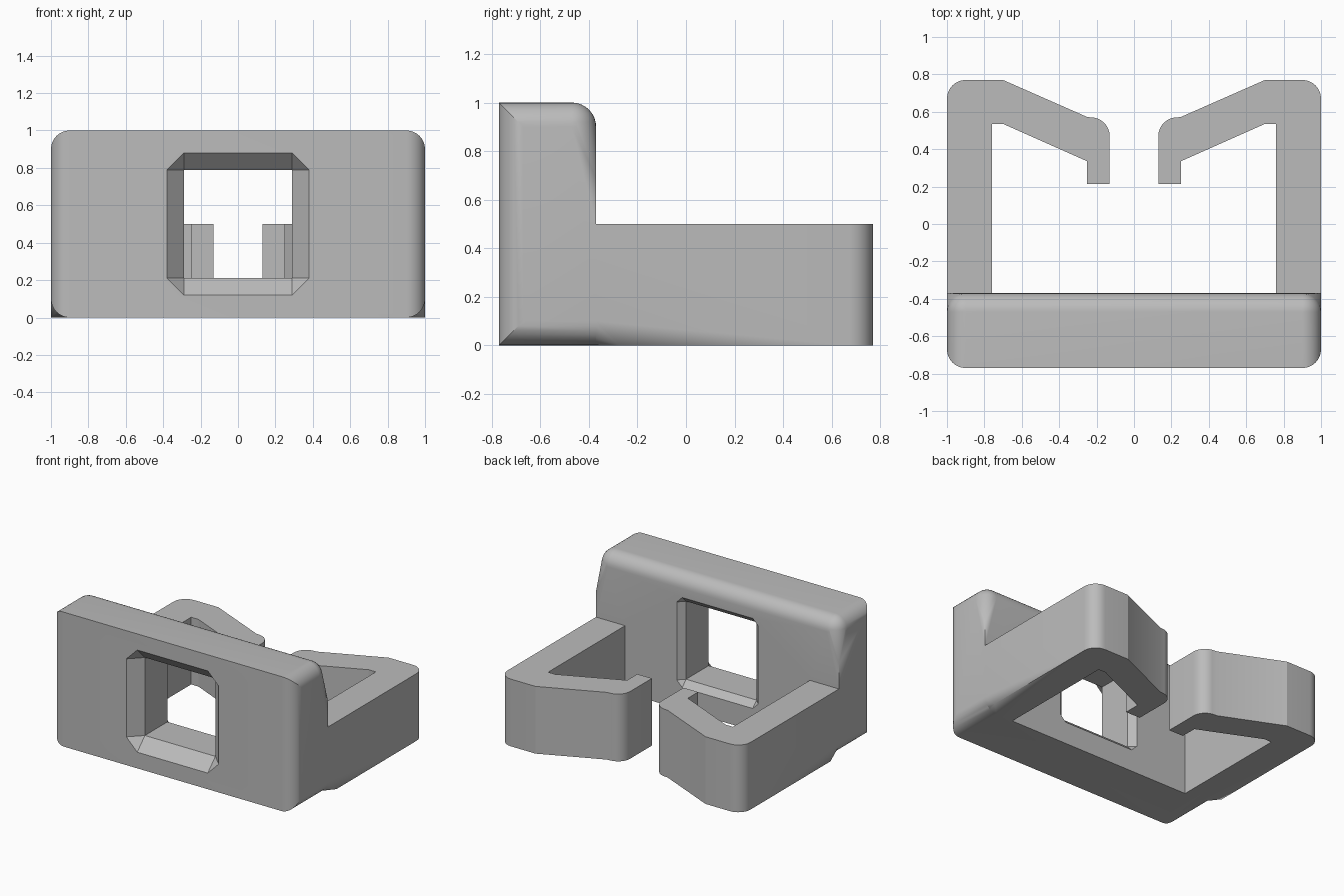
import bpy, bmesh
from math import sin, cos, pi, radians

cube = bpy.data.objects.get("Cube")
if cube:
    bpy.data.objects.remove(cube, do_unlink=True)

grey = bpy.data.materials.new("plain grey")
grey.use_nodes = True
colour = (0.5, 0.5, 0.5, 1)
grey.diffuse_color = colour
grey.node_tree.nodes["Principled BSDF"].inputs["Base Color"].default_value = colour

R = 0.1                     # rounding radius
FRONT, BACK, END = -0.77, -0.37, 0.77
ARC = [i * pi / 16 for i in range(9)]


def make_object(name, bm):
    bmesh.ops.recalc_face_normals(bm, faces=bm.faces[:])
    mesh = bpy.data.meshes.new(name)
    bm.to_mesh(mesh)
    bm.free()
    mesh.materials.append(grey)
    obj = bpy.data.objects.new(name, mesh)
    bpy.context.collection.objects.link(obj)
    return obj


def hull(name, points):
    """Convex solid around the points, with flat areas merged."""
    bm = bmesh.new()
    for p in points:
        bm.verts.new(p)
    bmesh.ops.remove_doubles(bm, verts=bm.verts[:], dist=1e-5)
    result = bmesh.ops.convex_hull(bm, input=bm.verts[:])
    spare = {g for g in result["geom_interior"] if isinstance(g, bmesh.types.BMVert)}
    bmesh.ops.delete(bm, geom=list(spare), context="VERTS")
    bmesh.ops.dissolve_limit(bm, angle_limit=radians(0.5), verts=bm.verts[:], edges=bm.edges[:])
    return make_object(name, bm)


def prism(name, outline, height):
    bm = bmesh.new()
    face = bm.faces.new([bm.verts.new((x, y, 0)) for x, y in outline])
    top = bmesh.ops.extrude_face_region(bm, geom=[face])["geom"]
    bmesh.ops.translate(bm, vec=(0, 0, height),
                        verts=[v for v in top if isinstance(v, bmesh.types.BMVert)])
    return make_object(name, bm)


def combine(target, tool, operation):
    mod = target.modifiers.new(operation, "BOOLEAN")
    mod.operation, mod.solver, mod.object = operation, "EXACT", tool
    bpy.context.view_layer.objects.active = target
    bpy.ops.object.modifier_apply(modifier=mod.name)
    bpy.data.objects.remove(tool, do_unlink=True)


def both(points):
    return [(s * x, y, z) for s in (1, -1) for x, y, z in points]


# Face plate: mitred rounded front corners, ball corners at the top back
lower_round = [(1 - R + R * sin(a), BACK, R - R * cos(a)) for a in ARC]
plate_pts = [(1, BACK, 0.69)] + lower_round
for a in ARC:
    x, y = 1 - R + R * sin(a), FRONT + R - R * cos(a)
    plate_pts += [(x, y, R - R * cos(a)), (x, y, 1 - R + R * cos(a))]
    plate_pts += [(1 - R + R * cos(b) * cos(a), BACK - R + R * cos(b) * sin(a),
                   1 - R + R * sin(b)) for b in ARC]
body = hull("clip_body", both(plate_pts))

# Side arms: shoulder blending into the plate, then a hooked spring arm
corner = [(1 - R + R * cos(a), END - R + R * sin(a)) for a in ARC]
knuckle = [(0.23 - R * sin(a), 0.47 + R * cos(a)) for a in ARC]
outline = ([(1, BACK + R)] + corner + [(0.70, END), (0.25, 0.572)] + knuckle
           + [(0.13, 0.215), (0.25, 0.215), (0.25, 0.335), (0.70, 0.535),
              (0.76, 0.535), (0.76, BACK + R)])
shoulder = lower_round + [(1, BACK, 0.5), (0.76, BACK, 0), (0.76, BACK, 0.5)]
shoulder += [(x, BACK + R, z) for x in (0.76, 1) for z in (0, 0.5)]
for s in (1, -1):
    combine(body, hull("shoulder", [(s * x, y, z) for x, y, z in shoulder]), "UNION")
    combine(body, prism("arm", [(s * x, y) for x, y in outline], 0.5), "UNION")


# Window: square hole with a wide front chamfer and a narrow back one
def octagon(c, y):
    w = 0.29
    return [(s * px, y, 0.5 + t * pz) for s in (1, -1) for t in (1, -1)
            for px, pz in ((w + c, w), (w, w + c))]


def window_chamfer(c, y, inward):
    return hull("window_chamfer", octagon(c, y) + octagon(c, y - 0.1 * inward)
                + octagon(0, y + c * inward))


combine(body, hull("window", octagon(0, -1) + octagon(0, -0.2)), "DIFFERENCE")
combine(body, window_chamfer(0.09, FRONT, 1), "DIFFERENCE")
combine(body, window_chamfer(0.045, BACK, -1), "DIFFERENCE")

# Clean flat areas and smooth only the rounded edges
bm = bmesh.new()
bm.from_mesh(body.data)
bmesh.ops.remove_doubles(bm, verts=bm.verts[:], dist=1e-4)
bmesh.ops.dissolve_limit(bm, angle_limit=radians(0.5), verts=bm.verts[:], edges=bm.edges[:])
bm.to_mesh(body.data)
bm.free()
bpy.ops.object.select_all(action="DESELECT")
body.select_set(True)
bpy.context.view_layer.objects.active = body
bpy.ops.object.shade_smooth_by_angle(angle=radians(22))
